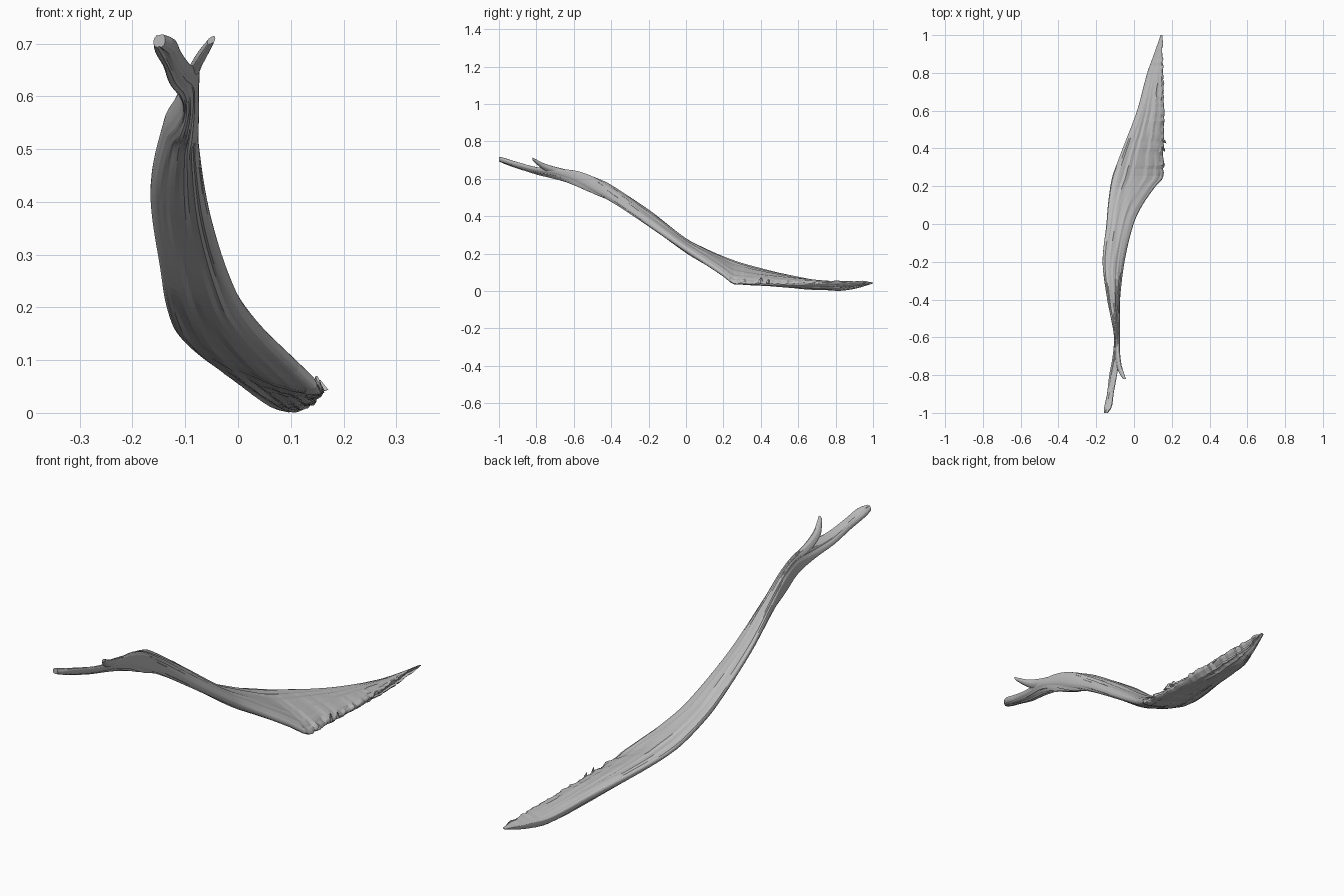
import bpy, bmesh, math, random
from mathutils import Vector, noise

random.seed(4)
wood = bpy.data.materials.new("weathered grey wood")
wood.diffuse_color = (0.5, 0.5, 0.5, 1)


def hermite(st, y):
    # smooth interpolation of station rows, first column is y
    for i in range(len(st) - 1):
        if st[i][0] <= y <= st[i + 1][0]:
            break
    a, b = st[i], st[i + 1]
    p, n = st[max(i - 1, 0)], st[min(i + 2, len(st) - 1)]
    h = b[0] - a[0]
    t = min(max((y - a[0]) / h, 0), 1)
    out = []
    for k in range(1, len(a)):
        m0 = (b[k] - p[k]) / (b[0] - p[0]) * h
        m1 = (n[k] - a[k]) / (n[0] - a[0]) * h
        out.append((2*t**3 - 3*t*t + 1) * a[k] + (t**3 - 2*t*t + t) * m0
                   + (3*t*t - 2*t**3) * b[k] + (t**3 - t*t) * m1)
    return out


def loft(name, st, rings, sides, grain, torn):
    bm = bmesh.new()
    loops = []
    for r in range(rings + 1):
        y = st[0][0] + (st[-1][0] - st[0][0]) * r / rings
        xl, zl, xr, zr, up, dn = hermite(st, y)
        cut = torn and 0.25 < y < 0.97
        if cut:
            xr += random.uniform(-0.006, 0.003)
        jag = random.uniform(-0.003, 0.006) if cut else 0
        loop = []
        for s in range(sides):
            a = 2 * math.pi * s / sides
            c, si = math.cos(a), math.sin(a)
            u = 0.5 + 0.5 * math.copysign(abs(c) ** 0.85, c)
            # grooves follow the grain: slow along y, quick around the section
            g = 1 + grain * noise.noise(Vector((c * 5, si * 5, y * 2.5)))
            g += grain * 0.5 * noise.noise(Vector((c * 11, si * 11, y * 6 + 9)))
            x = xl + (xr - xl) * u
            z = zl + (zr - zl) * u + (up if si > 0 else dn) * math.copysign(abs(si) ** 0.85, si) * g
            if cut and c > 0.8:
                # undercut torn edge: lower lip sits further in than the upper
                x += 0.02 * min(si, 0)
                z += jag * (si > -0.1)
            loop.append(bm.verts.new((x, y, max(z, 0))))
        loops.append(loop)
    for A, B in zip(loops, loops[1:]):
        for s in range(sides):
            bm.faces.new((A[s], A[(s + 1) % sides], B[(s + 1) % sides], B[s]))
    bm.faces.new(loops[0])
    bm.faces.new(loops[-1])
    bmesh.ops.recalc_face_normals(bm, faces=bm.faces)
    me = bpy.data.meshes.new(name)
    bm.to_mesh(me)
    bm.free()
    me.materials.append(wood)
    ob = bpy.data.objects.new(name, me)
    bpy.context.collection.objects.link(ob)
    return ob


# main limb: y, left x, left z, right x, right z, rise above, drop below
limb = [
    (-1.00, -.160, .703, -.138, .707, .012, .012),
    (-.97, -.158, .690, -.118, .700, .014, .014),
    (-.90, -.143, .664, -.108, .680, .014, .014),
    (-.80, -.131, .630, -.090, .655, .014, .014),
    (-.70, -.113, .607, -.074, .645, .018, .018),
    (-.60, -.106, .592, -.074, .618, .033, .033),
    (-.50, -.122, .568, -.074, .566, .043, .043),
    (-.40, -.142, .541, -.074, .502, .036, .036),
    (-.20, -.166, .420, -.050, .362, .028, .030),
    (.00, -.146, .266, -.002, .222, .027, .029),
    (.10, -.138, .215, .045, .155, .028, .028),
    (.20, -.125, .172, .115, .086, .029, .027),
    (.25, -.115, .155, .158, .044, .030, .023),
    (.30, -.098, .138, .158, .040, .028, .023),
    (.40, -.060, .110, .157, .038, .025, .026),
    (.60, .016, .060, .160, .038, .021, .032),
    (.80, .070, .030, .156, .048, .010, .036),
    (.90, .106, .033, .154, .050, .004, .027),
    (1.00, .141, .042, .151, .045, .002, .003),
]
loft("main_limb", limb, 110, 44, 0.22, True)

# short side twig splitting off near the thin end
twig = [
    (-.82, -.058, .702, -.043, .710, .007, .006),
    (-.79, -.078, .676, -.053, .692, .010, .012),
    (-.75, -.092, .652, -.065, .672, .012, .016),
    (-.68, -.100, .632, -.074, .650, .014, .020),
    (-.58, -.096, .610, -.078, .620, .020, .020),
]
loft("side_twig", twig, 14, 14, 0.2, False)

# splinters standing up on the torn edge
for y, x, h in ((.40, .156, .030), (.44, .160, .022), (.31, .158, .018), (.70, .156, .012)):
    bpy.ops.mesh.primitive_cone_add(vertices=5, radius1=0.012, radius2=0.003, depth=h,
                                    location=(x - .004, y, .040 + h / 2),
                                    rotation=(0.2, 0.15, y * 9))
    ob = bpy.context.object
    ob.name = "edge_splinter"
    ob.scale = (0.6, 1.5, 1)
    ob.data.materials.append(wood)
